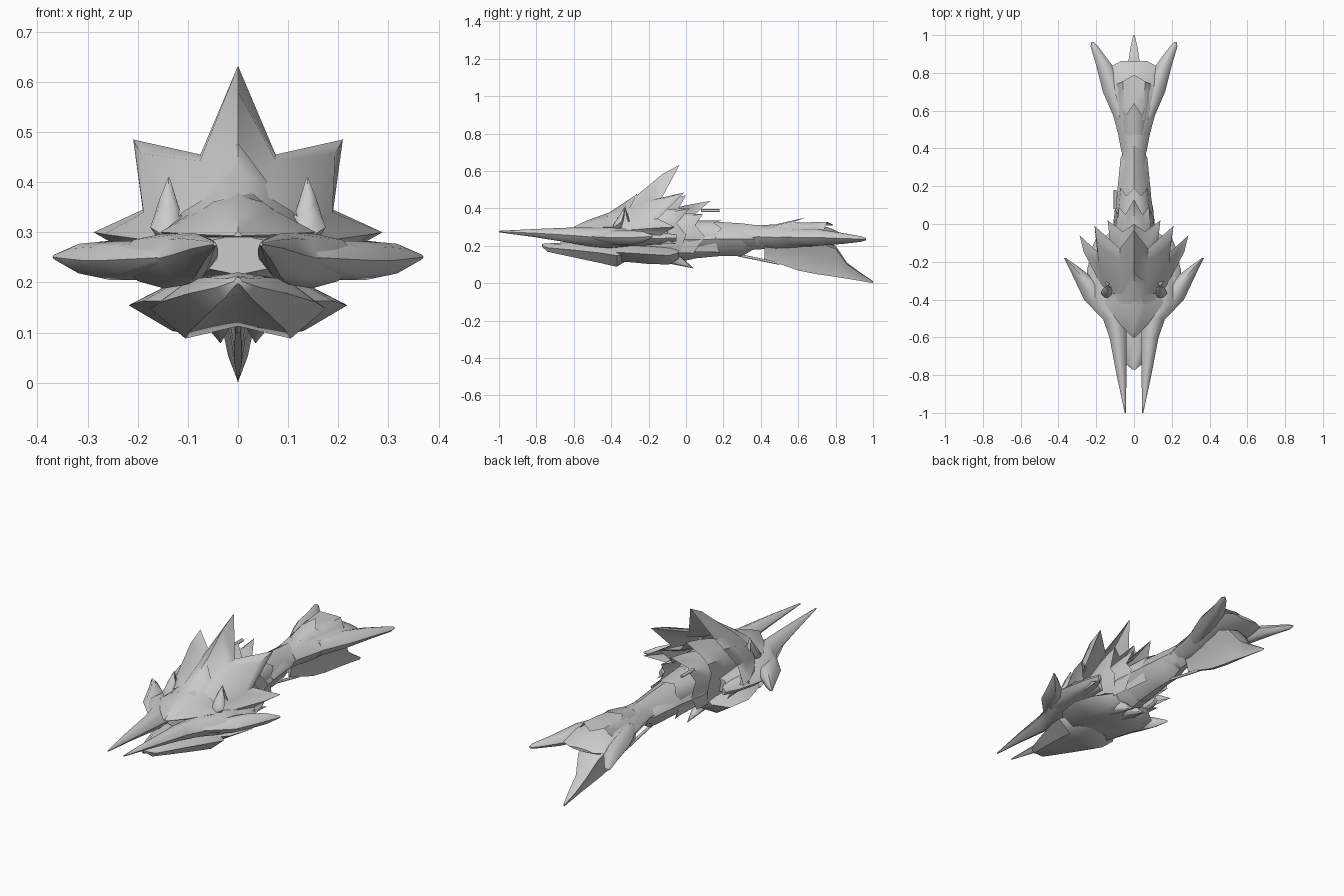
import bpy, bmesh, math
from mathutils import Vector

grey = bpy.data.materials.new("plain_grey")
grey.diffuse_color = (0.6, 0.6, 0.6, 1)


def finish(name, bm, mirror=False):
    if mirror:
        d = bmesh.ops.duplicate(bm, geom=bm.verts[:] + bm.edges[:] + bm.faces[:])["geom"]
        for v in d:
            if isinstance(v, bmesh.types.BMVert):
                v.co.x = -v.co.x
    bmesh.ops.remove_doubles(bm, verts=bm.verts[:], dist=0.0005)
    bmesh.ops.recalc_face_normals(bm, faces=bm.faces[:])
    me = bpy.data.meshes.new(name)
    bm.to_mesh(me)
    bm.free()
    me.materials.append(grey)
    ob = bpy.data.objects.new(name, me)
    bpy.context.collection.objects.link(ob)
    bpy.context.view_layer.objects.active = ob
    ob.select_set(True)
    bpy.ops.object.shade_smooth_by_angle(angle=math.radians(48))
    ob.select_set(False)


def full(half):
    """Close a right-half outline (u >= 0, top to bottom) over the centre line."""
    return half + [(-u, v) for u, v in reversed(half) if u > 0.001]


# unit cross-sections: u from -1 to 1, v from 0 to 1
OVAL = full([(0, 1), (.62, .84), (1, .5), (.62, .16), (0, 0)])
LENS = full([(0, 1), (.6, .88), (1, .5), (.5, .13), (0, 0)])
HULL = full([(0, 1), (.62, .88), (1, .48), (.6, 0), (0, .2)])
ROOF = full([(0, 1), (.4, .7), (1, .12), (.92, 0), (0, 0)])
KEEL = full([(0, 1), (.9, .9), (.55, .6), (.2, .25), (.1, 0), (0, 0)])


def loft(name, prof, stations, mirror=False):
    """Skin a cross-section over stations (y, x0, x1, z0, z1)."""
    bm = bmesh.new()
    rings = [[bm.verts.new(((x0 + x1) / 2 + u * (x1 - x0) / 2, y, z0 + v * (z1 - z0)))
              for u, v in prof] for y, x0, x1, z0, z1 in stations]
    n = len(prof)
    for a, b in zip(rings, rings[1:]):
        for i in range(n):
            bm.faces.new((a[i], a[(i + 1) % n], b[(i + 1) % n], b[i]))
    bm.faces.new(rings[0])
    bm.faces.new(rings[-1])
    finish(name, bm, mirror)


def spike(name, base, tip, r, mirror=False, r2=0.001, n=8):
    """Tapered cone or rod between two points."""
    bm = bmesh.new()
    base, tip = Vector(base), Vector(tip)
    d = tip - base
    m = d.to_track_quat('Z', 'Y').to_matrix().to_4x4()
    m.translation = (base + tip) / 2
    bmesh.ops.create_cone(bm, cap_ends=True, segments=n, radius1=r, radius2=r2,
                          depth=d.length, matrix=m)
    finish(name, bm, mirror)


def collar(name, y, front, rear, core=0.27, bulge=1.04, thick=.85, t=.5):
    """Arched, slightly bulging plate from a front ring back to a row of tips."""
    bm = bmesh.new()
    f = [Vector((x, y, z)) for x, z in front]
    r = [Vector(p) for p in rear]

    def between(s, t):
        ps = [a.lerp(b, t) for a, b in zip(f, r)]
        return [Vector((p.x * s, p.y, core + (p.z - core) * s)) for p in ps]

    def row(ps):
        left = [Vector((-p.x, p.y, p.z)) for p in reversed(ps[1:])]
        return [bm.verts.new(p) for p in left + ps]
    rows = [row(f), row(between(bulge, t)), row(r), row(between(thick, .5))]
    for a, b in zip(rows, rows[1:] + rows[:1]):
        for i in range(len(a) - 1):
            bm.faces.new((a[i], a[i + 1], b[i + 1], b[i]))
    for k in (0, -1):
        bm.faces.new([q[k] for q in rows])
    finish(name, bm)


# head: long cheek blades, swept wings, hood and jaw
loft("cheek_blade", LENS, [(-1, .043, .049, .272, .28), (-.8, .04, .092, .245, .29),
     (-.6, .04, .13, .212, .298), (-.5, .042, .165, .195, .298), (-.41, .045, .25, .188, .298),
     (-.28, .06, .22, .2, .295), (-.1, .08, .17, .21, .28)], True)
loft("swept_wing", OVAL, [(-.52, .12, .15, .24, .26), (-.4, .14, .265, .205, .283),
     (-.3, .2, .312, .205, .283), (-.23, .29, .345, .218, .277),
     (-.18, .36, .37, .245, .256)], True)
loft("inner_wing", OVAL, [(-.4, .1, .25, .2, .28), (-.25, .11, .25, .2, .275),
     (-.12, .13, .22, .21, .27), (-.05, .17, .19, .225, .26)], True)
loft("hood", ROOF, [(-.6, -.008, .008, .292, .302), (-.53, -.075, .075, .29, .335),
     (-.42, -.155, .155, .29, .375), (-.36, -.14, .14, .285, .395), (-.3, -.13, .13, .285, .39)])
collar("crest", -.42, [(0, .372), (.05, .36), (.1, .325), (.15, .3)],
       [(0, -.26, .478), (.07, -.31, .385), (.12, -.28, .345), (.14, -.3, .3)], bulge=1)
loft("skull", OVAL, [(-.5, -.1, .1, .215, .295), (-.3, -.14, .14, .17, .36),
     (-.15, -.12, .12, .14, .39), (-.03, -.11, .11, .115, .345), (.04, -.1, .1, .13, .33)])
loft("jaw", HULL, [(-.77, -.008, .008, .195, .21), (-.74, -.045, .045, .168, .213),
     (-.6, -.1, .1, .138, .22), (-.45, -.155, .155, .106, .22),
     (-.37, -.175, .175, .088, .212), (-.31, -.13, .13, .125, .2)])
loft("throat_plate", HULL, [(-.4, -.13, .13, .12, .21), (-.33, -.19, .19, .115, .215),
     (-.2, -.218, .218, .103, .21), (-.09, -.19, .19, .1, .2), (-.04, -.12, .12, .13, .2)])
loft("horn", OVAL, [(-.39, .12, .155, .285, .31), (-.37, .105, .175, .28, .34),
     (-.345, .112, .168, .28, .38), (-.325, .134, .142, .39, .41), (-.3, .12, .16, .28, .33)], True)
spike("cheek_bolt", (.15, -.42, .245), (.2, -.18, .245), .04, True, .03)

# mane: overlapping rows of pointed plates
collar("large_mane", -.37,
       [(0, .38), (.06, .37), (.11, .34), (.14, .31), (.15, .28), (.15, .25), (.13, .22)],
       [(0, -.035, .632), (.075, -.13, .455), (.209, -.01, .485), (.19, -.15, .345),
        (.288, -.06, .3), (.2, -.15, .25), (.2, -.05, .21)], bulge=1.07, t=.72)
collar("middle_mane", -.24,
       [(0, .4), (.06, .38), (.1, .34), (.12, .3), (.13, .25), (.12, .2)],
       [(0, 0, .47), (.06, -.04, .4), (.14, .02, .4), (.11, -.05, .32),
        (.125, 0, .26), (.1, -.03, .17)])
collar("rear_mane", -.14,
       [(0, .38), (.05, .37), (.09, .33), (.11, .29), (.11, .24), (.1, .17)],
       [(0, .13, .44), (.045, .05, .37), (.08, .09, .37), (.09, .05, .31),
        (.1, .1, .25), (.09, .04, .16)])
collar("neck_scale", -.02, [(0, .335), (.05, .325), (.09, .29), (.1, .24), (.08, .17)],
       [(0, .19, .335), (.04, .15, .322), (.07, .19, .295), (.083, .15, .24), (.065, .18, .165)],
       bulge=1)
spike("throat_spike", (.04, -.12, .16), (.035, .04, .08), .05, True)
spike("side_peg", (-.1, .08, .388), (-.1, .18, .388), .008, r2=.008)

# neck shaft
loft("neck_shaft", OVAL, [(-.1, -.11, .11, .12, .35), (.02, -.108, .108, .13, .335),
     (.18, -.086, .086, .145, .327), (.3, -.072, .072, .145, .32),
     (.36, -.064, .064, .18, .312), (.5, -.066, .066, .185, .308)])
loft("shaft_sleeve", OVAL, [(.12, -.04, .04, .2, .27), (.16, -.09, .09, .165, .31),
     (.35, -.071, .071, .175, .3), (.44, -.02, .02, .21, .25)])
spike("support_strut", (0, .28, .15), (0, .5, .105), .007, r2=.007)

# tail: flared fan, side prongs, back plate and lower keel
loft("tail_fan", OVAL, [(.38, -.066, .066, .19, .308), (.48, -.085, .085, .175, .315),
     (.58, -.112, .112, .175, .32), (.7, -.15, .15, .185, .315), (.77, -.155, .155, .2, .295),
     (.835, -.12, .12, .22, .265), (.862, -.07, .07, .235, .25)])
loft("tail_prong", LENS, [(.55, .02, .1, .2, .29), (.7, .05, .165, .2, .29),
     (.84, .115, .2, .21, .268), (.94, .19, .23, .222, .25),
     (.963, .212, .226, .23, .242)], True)
collar("back_plate", .47, [(0, .312), (.03, .308), (.06, .28), (.07, .25)],
       [(0, .64, .352), (.04, .58, .33), (.06, .62, .31), (.08, .56, .26)], .24, 1)
collar("rear_plate", .55, [(0, .325), (.04, .318), (.08, .28), (.09, .25)],
       [(0, .79, .31), (.06, .755, .328), (.09, .74, .29), (.1, .7, .25)], .24, 1.03)
loft("tail_keel", KEEL, [(.42, -.03, .03, .13, .22), (.48, -.05, .05, .11, .24),
     (.6, -.075, .075, .068, .25), (.7, -.08, .08, .048, .24),
     (.8, -.065, .065, .034, .2), (.86, -.033, .033, .024, .11), (.93, -.022, .022, .013, .058),
     (1, -.004, .004, 0, .012)])
